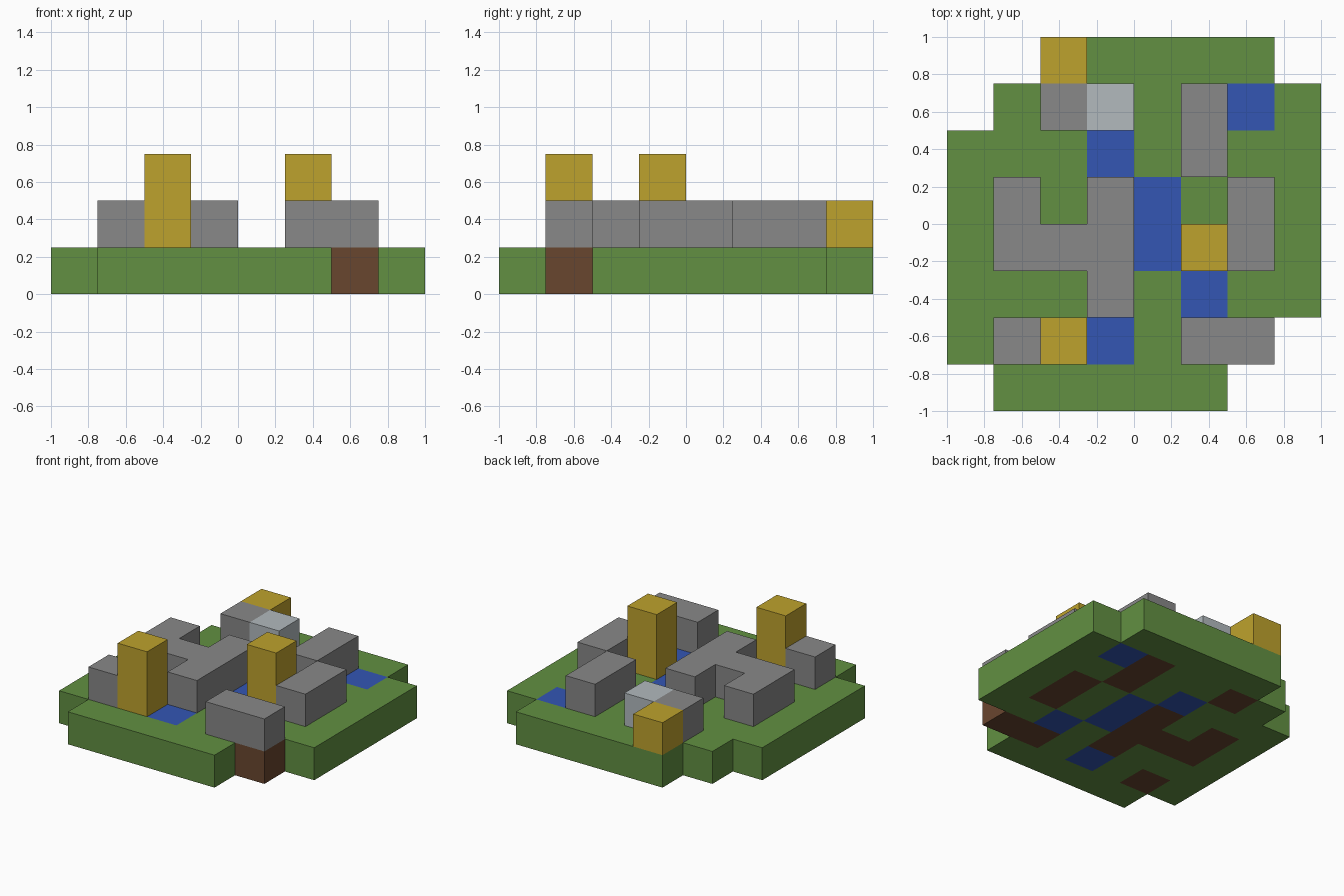
import bpy
import bmesh
from mathutils import Vector

cube = bpy.data.objects.get("Cube")
if cube:
    bpy.data.objects.remove(cube, do_unlink=True)

CELL = 0.25

# Each layer is a plan of blocks, back row first, left column at -x
LAYERS = [
    ["..GGGGG.",
     ".GSGGSWG",
     "GGGWGSGG",
     "GSGSWGSG",
     "GSSSWGSG",
     "GGGSGWGG",
     "GSGWGSS.",
     ".GGGGG.."],
    ["..T.....",
     "..RP.R..",
     ".....R..",
     ".R.R..R.",
     ".RRR.TR.",
     "...R....",
     ".RT..RR.",
     "........"],
    ["........",
     "........",
     "........",
     "........",
     ".....T..",
     "........",
     "..T.....",
     "........"],
]

# Block letter: part name, material name, linear colour
PARTS = {
    "G": ("grass_ground", "grass green", (0.122, 0.279, 0.054)),
    "W": ("water_pools", "water blue", (0.033, 0.093, 0.456)),
    "S": ("soil_foundations", "soil brown", (0.141, 0.061, 0.028)),
    "R": ("stone_walls", "stone grey", (0.246, 0.246, 0.246)),
    "P": ("pale_block", "pale grey", (0.445, 0.491, 0.515)),
    "T": ("gold_towers", "gold", (0.515, 0.361, 0.026)),
}


def make_material(name, rgb):
    mat = bpy.data.materials.new(name)
    mat.use_nodes = True
    color = (*rgb, 1.0)
    mat.diffuse_color = color
    mat.node_tree.nodes["Principled BSDF"].inputs["Base Color"].default_value = color
    return mat


def read_blocks():
    blocks = {}
    for k, layer in enumerate(LAYERS):
        for j, row in enumerate(reversed(layer)):
            for i, letter in enumerate(row):
                if letter != ".":
                    blocks[(i, j, k)] = letter
    return blocks


def add_block(bm, cell, blocks):
    """Add the sides of one block that do not touch another block."""
    centre = Vector(((cell[0] - 3.5) * CELL, (cell[1] - 3.5) * CELL, (cell[2] + 0.5) * CELL))
    for axis in range(3):
        for sign in (-1, 1):
            step = Vector((0, 0, 0))
            step[axis] = sign
            if tuple(c + int(s) for c, s in zip(cell, step)) in blocks:
                continue
            side = Vector((0, 0, 0))
            side[(axis + 1) % 3] = 1
            up = step.cross(side)
            corners = (-side - up, side - up, side + up, up - side)
            bm.faces.new([bm.verts.new(centre + (step + c) * CELL / 2) for c in corners])


# One object per kind of block
blocks = read_blocks()
for letter, (part, mat_name, rgb) in PARTS.items():
    bm = bmesh.new()
    for cell, kind in blocks.items():
        if kind == letter:
            add_block(bm, cell, blocks)
    bmesh.ops.remove_doubles(bm, verts=bm.verts, dist=0.001)
    # Merge coplanar squares into clean large faces
    bmesh.ops.dissolve_limit(bm, angle_limit=0.01, verts=bm.verts, edges=bm.edges)
    mesh = bpy.data.meshes.new(part)
    bm.to_mesh(mesh)
    bm.free()
    mesh.materials.append(make_material(mat_name, rgb))
    bpy.context.collection.objects.link(bpy.data.objects.new(part, mesh))
